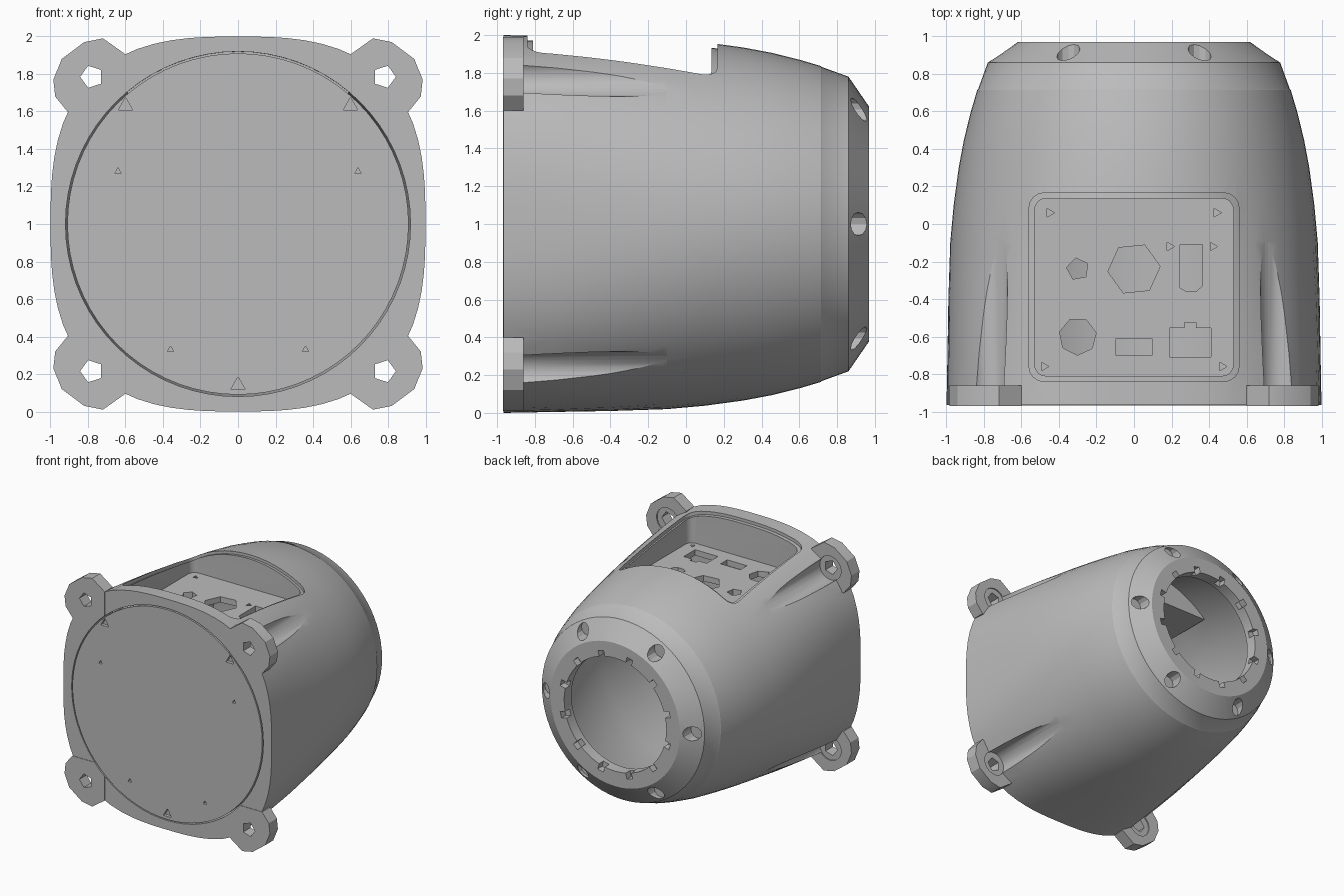
import bpy
import bmesh
from math import cos, sin, pi, radians

cube = bpy.data.objects.get("Cube")
if cube:
    bpy.data.objects.remove(cube, do_unlink=True)

grey = bpy.data.materials.new("cast grey")
grey.use_nodes = True
grey.diffuse_color = (0.5, 0.5, 0.5, 1)
grey.node_tree.nodes["Principled BSDF"].inputs["Base Color"].default_value = (0.5, 0.5, 0.5, 1)

MID = 1.0  # height of the housing axis


def make(name, solids):
    """Build one object from solids, each a list of matching rings of points."""
    bm = bmesh.new()
    for rings in solids:
        loops = [[bm.verts.new(p) for p in ring] for ring in rings]
        bm.faces.new(loops[0])
        bm.faces.new(loops[-1])
        for a, b in zip(loops, loops[1:]):
            for i in range(len(a)):
                j = (i + 1) % len(a)
                bm.faces.new((a[i], a[j], b[j], b[i]))
    bmesh.ops.recalc_face_normals(bm, faces=bm.faces)
    mesh = bpy.data.meshes.new(name)
    bm.to_mesh(mesh)
    bm.free()
    mesh.materials.append(grey)
    obj = bpy.data.objects.new(name, mesh)
    bpy.context.collection.objects.link(obj)
    return obj


def combine(obj, other, operation="DIFFERENCE"):
    """Apply a boolean and remove the helper object."""
    other.hide_render = True
    mod = obj.modifiers.new("cut", "BOOLEAN")
    mod.operation = operation
    mod.solver = "EXACT"
    mod.object = other
    bpy.context.view_layer.update()
    graph = bpy.context.evaluated_depsgraph_get()
    mesh = bpy.data.meshes.new_from_object(obj.evaluated_get(graph))
    obj.modifiers.remove(mod)
    obj.data = mesh
    bpy.data.objects.remove(other, do_unlink=True)


def along_y(points, y0, y1):
    return [[(x, y, MID + z) for x, z in points] for y in (y0, y1)]


def along_z(points, z0, z1):
    return [[(x, y, z) for x, y in points] for z in (z0, z1)]


def polygon(u, v, r, sides, turn=0.0):
    return [(u + r * cos(turn + 2 * pi * i / sides),
             v + r * sin(turn + 2 * pi * i / sides)) for i in range(sides)]


def rectangle(u, v, hu, hv):
    return [(u - hu, v - hv), (u + hu, v - hv), (u + hu, v + hv), (u - hu, v + hv)]


def rounded(u, v, hu, hv, r):
    points = []
    for k, (su, sv) in enumerate(((1, 1), (-1, 1), (-1, -1), (1, -1))):
        for i in range(5):
            t = (k + i / 4) * pi / 2
            points.append((u + su * (hu - r) + r * cos(t), v + sv * (hv - r) + r * sin(t)))
    return points


def section(y, size, power, sides=72):
    """A ring between a circle (power 2) and a rounded square."""
    ring = []
    for i in range(sides):
        c, s = cos(2 * pi * i / sides), sin(2 * pi * i / sides)
        r = size * (abs(c) ** power + abs(s) ** power) ** (-1 / power)
        ring.append((r * c, y, MID + r * s))
    return ring


def mirrored(points):
    return [[(sx * x, sz * z) for x, z in points] for sx in (1, -1) for sz in (1, -1)]


# Outer shell, square-ish at the front and round at the back
PROFILE = [(-0.966, 1.0, 2.8), (-0.7, 0.995, 2.6), (-0.4, 0.99, 2.35), (-0.1, 0.98, 2.12),
           (0.1, 0.962, 2.04), (0.3, 0.935, 2), (0.45, 0.907, 2), (0.6, 0.87, 2),
           (0.715, 0.836, 2), (0.72, 0.831, 2), (0.86, 0.78, 2), (0.97, 0.62, 2)]
housing = make("housing", [[section(*p) for p in PROFILE]])

# Mounting lugs
LUG = [(0.6, 0.6), (0.6, 0.905), (0.72, 0.99), (0.82, 0.97), (0.94, 0.88),
       (0.985, 0.77), (0.975, 0.68), (0.91, 0.6)]
combine(housing, make("lugs", [along_y(p, -0.97, -0.86) for p in mirrored(LUG)]), "UNION")

# Bolt channels along the body, then the bolt holes
combine(housing, make("channels", [along_y(p, -0.87, 0.4)
                                   for p in mirrored(polygon(0.78, 0.78, 0.105, 28))]))
combine(housing, make("bolt_holes", [along_y(p, -1.1, -0.8)
                                     for p in mirrored(polygon(0.78, 0.785, 0.062, 5))]))

# Hollow inside, leaving a solid block around the control pocket
CAVITY = [(-1.05, 0.92), (-0.9, 0.92), (-0.1, 0.9), (0.1, 0.885), (0.45, 0.82),
          (0.71, 0.74), (0.8, 0.62), (0.87, 0.49), (1.05, 0.49)]
cavity = make("cavity", [[section(y, r, 2) for y, r in CAVITY]])
combine(cavity, make("block", [along_z(rectangle(0, -0.34, 0.59, 0.54), 1.63, 2.3)]))
combine(housing, cavity)

# Stepped lip round the pocket, following the curve of the shell
lip = make("lip", [along_z(rounded(0, -0.337, 0.56, 0.503, 0.08), 1.66, 2.3)])
combine(lip, make("lip_floor", [[section(y * 1.05, r - 0.025, n) for y, r, n in PROFILE]]))
combine(housing, lip)

# Pocket down to the control panel
combine(housing, make("pocket", [along_z(rounded(0, -0.337, 0.53, 0.473, 0.06), 1.68, 2.3)]))

# Connector openings in the panel
SOCKET = [(0.19, -0.71), (0.41, -0.71), (0.41, -0.555), (0.33, -0.555),
          (0.33, -0.525), (0.27, -0.525), (0.27, -0.555), (0.19, -0.555)]
SWITCH = [(0.245, -0.11), (0.245, -0.34), (0.28, -0.36), (0.33, -0.36), (0.365, -0.33), (0.365, -0.11)]
openings = [polygon(0, -0.24, 0.14, 6, 0.1), polygon(-0.3, -0.6, 0.1, 7, 0.2),
            polygon(-0.3, -0.24, 0.06, 5, 0.5), rectangle(0, -0.655, 0.095, 0.045), SOCKET, SWITCH]
combine(housing, make("openings", [along_z(p, 1.58, 1.75) for p in openings]))
screws = [(-0.45, 0.06), (0.44, 0.06), (-0.48, -0.76), (0.47, -0.76), (0.19, -0.12), (0.42, -0.12)]
combine(housing, make("panel_screws", [along_z(polygon(x, y, 0.026, 3), 1.655, 1.72)
                                       for x, y in screws]))

# Six holes in the back chamfer
combine(housing, make("chamfer_holes", [
    along_y(polygon(0.7 * cos(k * pi / 3), 0.7 * sin(k * pi / 3), 0.062, 12), 0.845, 1.1)
    for k in range(6)]))

# Twelve notches round the back opening
notches = []
for k in range(12):
    c, s = cos((k + 0.5) * pi / 6), sin((k + 0.5) * pi / 6)
    notches.append([(u * c - v * s, u * s + v * c)
                    for u, v in rectangle(0.49, 0, 0.05, 0.028)])
combine(housing, make("notches", [along_y(p, 0.91, 1.1) for p in notches]))

# Front cover with small three-sided holes
cover = make("front_cover", [along_y(polygon(0, 0, 0.91, 72), -0.968, -0.91)])
small = [(-0.64, 0.28, 0.02), (0.64, 0.28, 0.02), (-0.36, -0.67, 0.02), (0.36, -0.67, 0.02),
         (-0.6, 0.63, 0.045), (0.6, 0.63, 0.045), (0, -0.86, 0.045)]
combine(cover, make("cover_holes", [along_y(polygon(x, z, r, 3, pi / 2), -1.1, -0.94)
                                    for x, z, r in small]))

# Smooth curves with sharp edges kept
bpy.ops.object.select_all(action="DESELECT")
for part in (housing, cover):
    part.select_set(True)
bpy.context.view_layer.objects.active = housing
bpy.ops.object.shade_smooth_by_angle(angle=radians(28))
